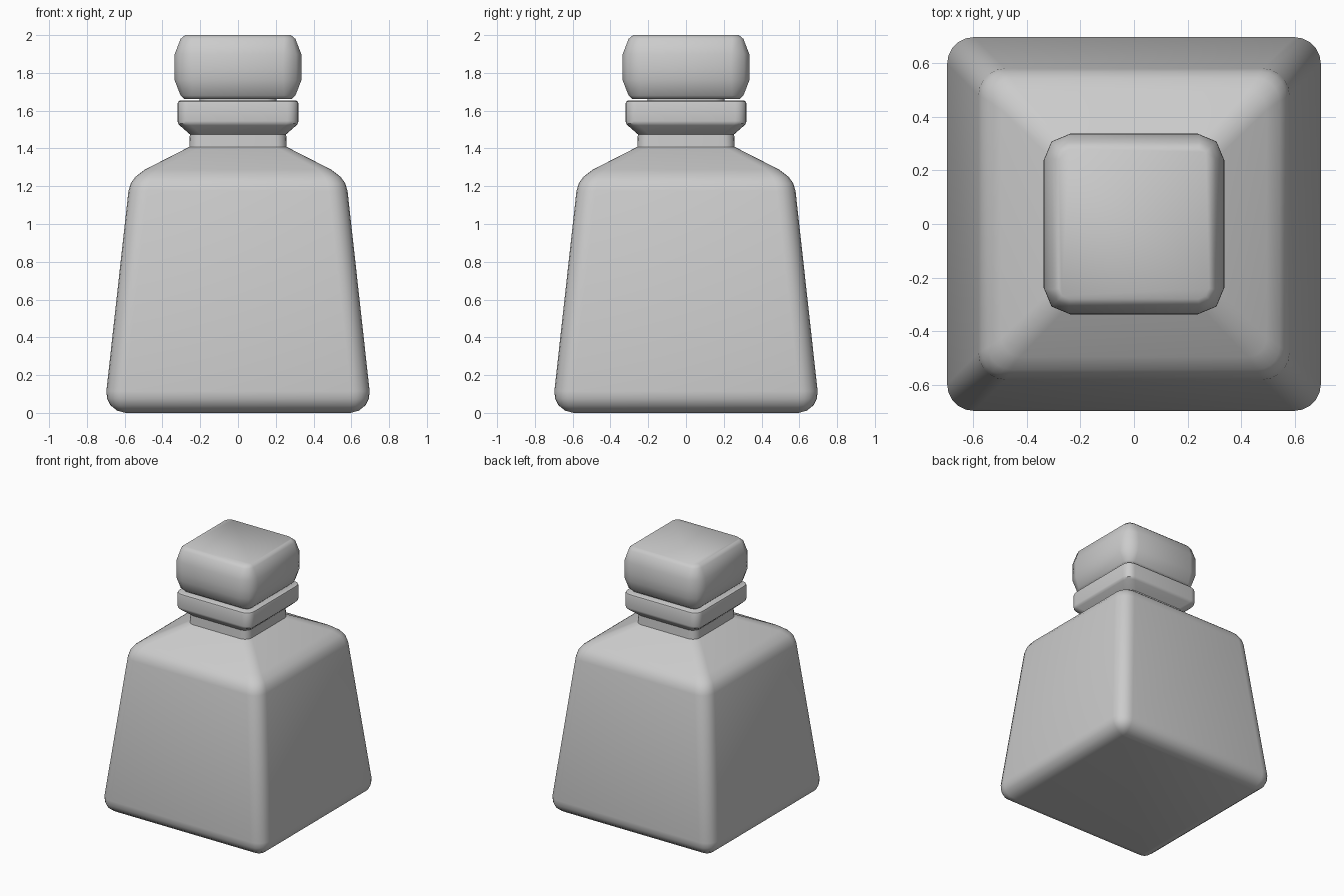
import bpy, bmesh, math

if "Cube" in bpy.data.objects:
    bpy.data.objects.remove(bpy.data.objects["Cube"])


def square_ring(bm, half, radius, z, steps):
    """Ring of vertices forming a rounded square."""
    ring = []
    c = half - radius
    for k in range(4):
        mid = math.pi / 4 + k * math.pi / 2
        cx = c * math.copysign(1, math.cos(mid))
        cy = c * math.copysign(1, math.sin(mid))
        for i in range(steps + 1):
            a = k * math.pi / 2 + i / steps * math.pi / 2
            ring.append(bm.verts.new((cx + radius * math.cos(a),
                                      cy + radius * math.sin(a), z)))
    return ring


def loft(name, profile, steps, angle=35):
    """Closed solid through rounded squares (half width, corner radius, z)."""
    bm = bmesh.new()
    rings = [square_ring(bm, h, r, z, steps) for h, r, z in profile]
    for lo, hi in zip(rings, rings[1:]):
        n = len(lo)
        for i in range(n):
            j = (i + 1) % n
            bm.faces.new((lo[i], lo[j], hi[j], hi[i]))
    bm.faces.new(rings[0][::-1])
    bm.faces.new(rings[-1])
    bmesh.ops.recalc_face_normals(bm, faces=bm.faces)
    mesh = bpy.data.meshes.new(name)
    bm.to_mesh(mesh)
    bm.free()
    obj = bpy.data.objects.new(name, mesh)
    bpy.context.collection.objects.link(obj)
    bpy.ops.object.select_all(action='DESELECT')
    obj.select_set(True)
    bpy.context.view_layer.objects.active = obj
    bpy.ops.object.shade_smooth_by_angle(angle=math.radians(angle))
    return obj


# Tapered body, sloping shoulder, neck and flared lip
loft("bottle", [
    (0.595, 0.01, 0.0), (0.64, 0.045, 0.012), (0.675, 0.075, 0.04),
    (0.693, 0.095, 0.075), (0.697, 0.10, 0.115),
    (0.580, 0.10, 1.175), (0.568, 0.095, 1.215), (0.543, 0.085, 1.25),
    (0.495, 0.07, 1.287),
    (0.258, 0.06, 1.408), (0.255, 0.06, 1.475),
    (0.309, 0.06, 1.522), (0.318, 0.06, 1.533), (0.320, 0.06, 1.545),
    (0.320, 0.06, 1.638), (0.317, 0.06, 1.648), (0.308, 0.06, 1.653),
], 5)

# Stopper with a short plug seated in the lip
loft("stopper", [
    (0.205, 0.05, 1.62), (0.205, 0.05, 1.661),
    (0.283, 0.04, 1.661), (0.304, 0.06, 1.68), (0.335, 0.095, 1.76),
    (0.337, 0.10, 1.82), (0.335, 0.095, 1.90),
    (0.304, 0.06, 1.98), (0.28, 0.04, 2.0),
], 2, 50)
